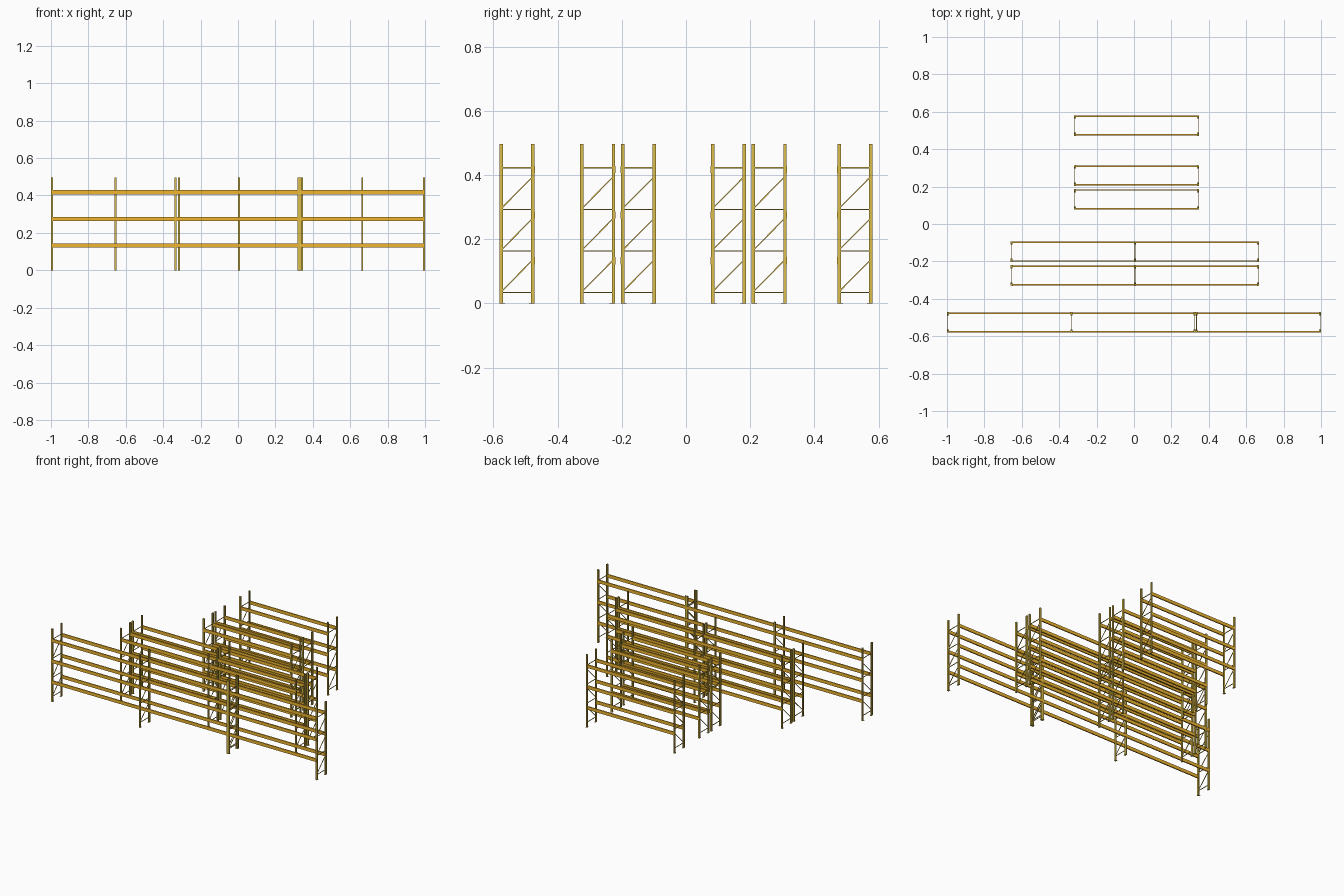
import bpy, bmesh
from mathutils import Vector

if "Cube" in bpy.data.objects:
    bpy.data.objects.remove(bpy.data.objects["Cube"])

HEIGHT = 0.496      # upright height
DEPTH = 0.109       # frame depth, outside to outside
POST_W, POST_D, WALL = 0.010, 0.0105, 0.0014
BEAM_Z = (0.133, 0.275, 0.417)
BEAM_H, BEAM_D = 0.022, 0.0075
BRACE_Z = (0.034, 0.1635, 0.293, 0.4225)


def material(name, rgb):
    m = bpy.data.materials.new(name)
    m.diffuse_color = (*rgb, 1)
    m.use_nodes = True
    m.node_tree.nodes["Principled BSDF"].inputs["Base Color"].default_value = m.diffuse_color
    return m


YELLOW = material("frame_yellow", (0.72, 0.52, 0.07))
ORANGE = material("beam_orange", (0.88, 0.47, 0.03))


def box(bm, x0, x1, y0, y1, z0, z1):
    res = bmesh.ops.create_cube(bm, size=1)
    for v in res["verts"]:
        v.co = Vector((x0 + (v.co.x + 0.5) * (x1 - x0),
                       y0 + (v.co.y + 0.5) * (y1 - y0),
                       z0 + (v.co.z + 0.5) * (z1 - z0)))


def bar(bm, a, b, t):
    # square bar between two points lying in a y-z plane
    a, b = Vector(a), Vector(b)
    side = (b - a).normalized().cross(Vector((1, 0, 0))) * t / 2
    wide = Vector((t / 2, 0, 0))
    ends = [[bm.verts.new(p + s * side + w * wide)
             for s, w in ((-1, -1), (1, -1), (1, 1), (-1, 1))] for p in (a, b)]
    bm.faces.new(ends[0])
    bm.faces.new(ends[1])
    for i in range(4):
        j = (i + 1) % 4
        bm.faces.new((ends[0][i], ends[0][j], ends[1][j], ends[1][i]))


def post(bm, x, y_out, s):
    # lipped channel, closed outward and open towards the frame inside
    h, d, t, lip = POST_W / 2, POST_D, WALL, 0.0028
    half = [(h, 0), (h, d), (h - lip, d), (h - lip, d - t), (h - t, d - t), (h - t, t)]
    prof = half + [(-u, v) for u, v in reversed(half)]
    face = bm.faces.new([bm.verts.new((x + u, y_out + s * v, 0)) for u, v in prof])
    ext = bmesh.ops.extrude_face_region(bm, geom=[face], use_keep_orig=True)
    for v in ext["geom"]:
        if isinstance(v, bmesh.types.BMVert):
            v.co.z = HEIGHT


def finish(bm, name, mat):
    bmesh.ops.recalc_face_normals(bm, faces=bm.faces)
    me = bpy.data.meshes.new(name)
    bm.to_mesh(me)
    bm.free()
    me.materials.append(mat)
    ob = bpy.data.objects.new(name, me)
    bpy.context.collection.objects.link(ob)


def end_frame(name, x, yc):
    bm = bmesh.new()
    inner = DEPTH / 2 - POST_D + 0.001
    for s in (1, -1):
        y_out = yc - s * DEPTH / 2
        post(bm, x, y_out, s)
        # foot plate reaching inward
        ya, yb = sorted((y_out, y_out + s * 0.017))
        box(bm, x - 0.0055, x + 0.0055, ya, yb, 0, 0.0018)
    # level braces
    for z in BRACE_Z:
        bar(bm, (x, yc - inner, z), (x, yc + inner, z), 0.0035)
    # rising diagonals
    for z in BRACE_Z[:3]:
        bar(bm, (x, yc - inner, z + 0.007), (x, yc + inner, z + 0.098), 0.0035)
    finish(bm, name, YELLOW)


def bay_beams(name, xa, xb, yc):
    bm = bmesh.new()
    a, b = xa + POST_W / 2, xb - POST_W / 2
    for s in (1, -1):
        y_out = yc - s * DEPTH / 2
        y0, y1 = sorted((y_out + s * 0.001, y_out + s * (0.001 + BEAM_D)))
        p0, p1 = sorted((y_out - s * 0.0008, y_out + s * 0.0012))
        for z in BEAM_Z:
            box(bm, a, b, y0, y1, z - BEAM_H / 2, z + BEAM_H / 2)
            # end connectors lapping the post faces
            for q0, q1 in ((xa - 0.0005, a + 0.001), (b - 0.001, xb + 0.0005)):
                box(bm, q0, q1, p0, p1, z - BEAM_H / 2, z + BEAM_H / 2)
    finish(bm, name, ORANGE)


# runs of racking: row centre y, then frame positions along x
SHORT, MIDDLE = (-0.316, 0.343), (-0.654, 0.005, 0.664)
RUNS = [
    (-0.526, (-0.995, -0.335, 0.324)),
    (-0.526, (0.334, 0.995)),
    (-0.275, MIDDLE),
    (-0.148, MIDDLE),
    (0.132, SHORT),
    (0.259, SHORT),
    (0.526, SHORT),
]
for r, (yc, xs) in enumerate(RUNS, 1):
    for i, x in enumerate(xs, 1):
        end_frame(f"run_{r}_upright_frame_{i}", x, yc)
    for i, (xa, xb) in enumerate(zip(xs, xs[1:]), 1):
        bay_beams(f"run_{r}_bay_{i}_beams", xa, xb, yc)
